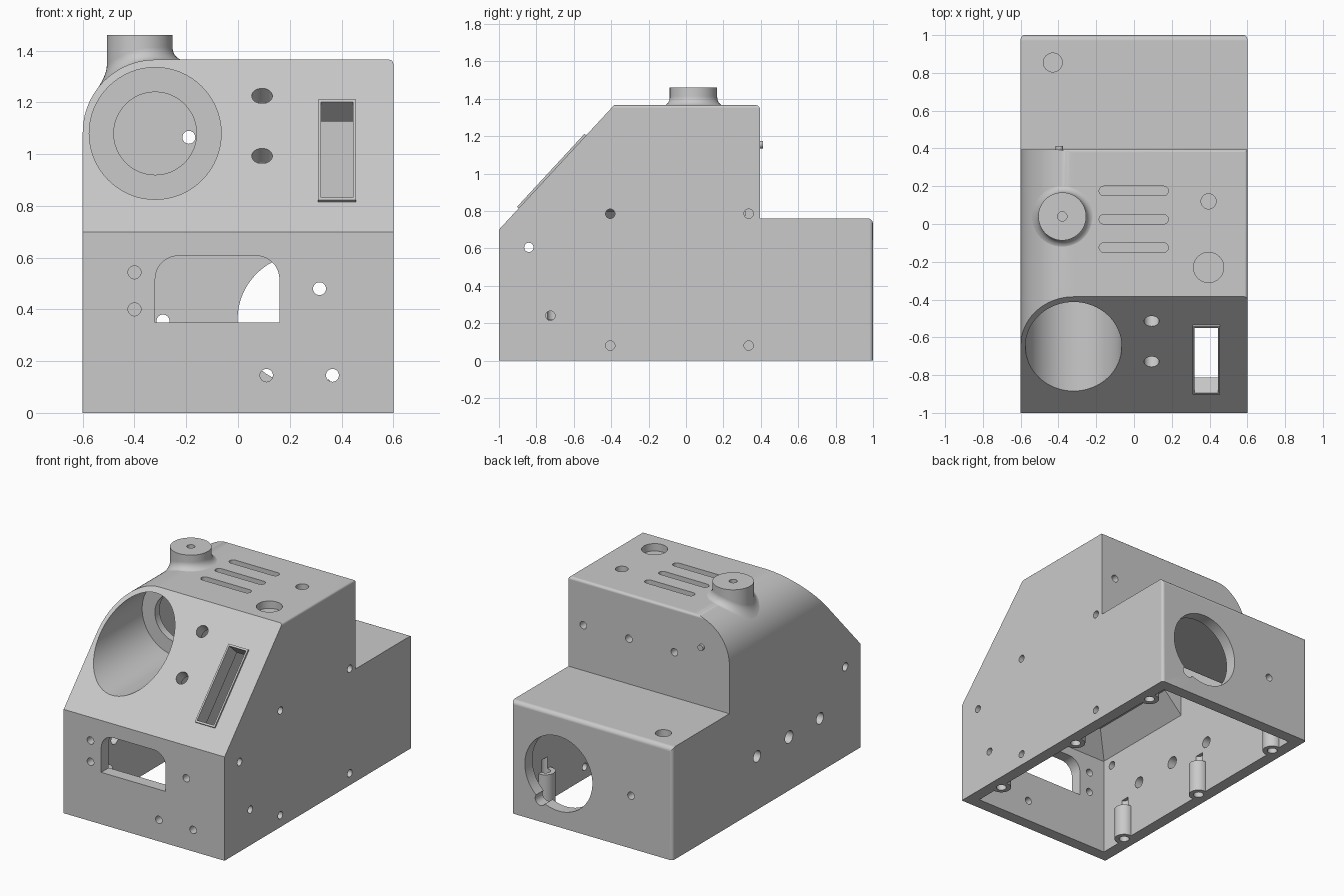
import bpy, bmesh
from math import cos, sin, pi, radians, sqrt
from mathutils import Vector, Matrix

cube = bpy.data.objects.get("Cube")
if cube:
    bpy.data.objects.remove(cube)

grey = bpy.data.materials.new("matte grey")
grey.use_nodes = True
grey.diffuse_color = (0.59, 0.59, 0.59, 1)
grey.node_tree.nodes["Principled BSDF"].inputs["Base Color"].default_value = (0.59, 0.59, 0.59, 1)

X, Y, Z = Vector((1, 0, 0)), Vector((0, 1, 0)), Vector((0, 0, 1))
WALL = 0.08


def finish(name, bm):
    bmesh.ops.recalc_face_normals(bm, faces=bm.faces[:])
    mesh = bpy.data.meshes.new(name)
    bm.to_mesh(mesh)
    bm.free()
    mesh.materials.append(grey)
    obj = bpy.data.objects.new(name, mesh)
    bpy.context.collection.objects.link(obj)
    return obj


def prism(name, points, axis, lo, hi):
    """Extrude a 2D outline along one axis."""
    place = {"x": lambda p, d: (d, p[0], p[1]),
             "y": lambda p, d: (p[0], d, p[1]),
             "z": lambda p, d: (p[0], p[1], d)}[axis]
    bm = bmesh.new()
    a = [bm.verts.new(place(p, lo)) for p in points]
    b = [bm.verts.new(place(p, hi)) for p in points]
    bm.faces.new(a)
    bm.faces.new(b)
    for i in range(len(a)):
        j = (i + 1) % len(a)
        bm.faces.new((a[i], a[j], b[j], b[i]))
    return finish(name, bm)


def rod(name, centre, axis, radius, length, sides=24):
    bm = bmesh.new()
    turn = axis.to_track_quat("Z", "Y").to_matrix().to_4x4()
    bmesh.ops.create_cone(bm, cap_ends=True, segments=sides, radius1=radius, radius2=radius,
                          depth=length, matrix=Matrix.Translation(centre) @ turn)
    return finish(name, bm)


def box(name, matrix, size):
    bm = bmesh.new()
    bmesh.ops.create_cube(bm, size=1, matrix=matrix @ Matrix.Diagonal((*size, 1)))
    return finish(name, bm)


def combine(target, tool, operation="DIFFERENCE"):
    """Apply a boolean and discard the tool."""
    tool.hide_render = True
    mod = target.modifiers.new("combine", "BOOLEAN")
    mod.operation, mod.object, mod.solver = operation, tool, "EXACT"
    deps = bpy.context.evaluated_depsgraph_get()
    mesh = bpy.data.meshes.new_from_object(target.evaluated_get(deps))
    target.modifiers.clear()
    target.data = mesh
    bpy.data.objects.remove(tool)


def drill(target, centre, axis, radius, length, sides=24):
    combine(target, rod("drill", Vector(centre), axis, radius, length, sides))


def arc(cx, cy, r, start, end, steps=12):
    return [(cx + r * cos(radians(start + (end - start) * i / steps)),
             cy + r * sin(radians(start + (end - start) * i / steps))) for i in range(steps + 1)]


# Barrel centre, shared with the large rounded shoulder
BX, BZ = -0.32, 1.085
SHOULDER = 0.28


def front_outline(inset, small):
    side, top = 0.6 - inset, 1.365 - inset
    return ([(-side, -0.2), (side, -0.2)] + arc(side - small, top - small, small, 0, 90, 5)
            + arc(BX, BZ, SHOULDER - inset, 90, 180, 20))


# Outer body: side outline trimmed by front outline and plan
case = prism("case", [(-1, 0), (-1, 0.7), (-0.385, 1.365)] + arc(0.375, 1.345, 0.02, 90, 0, 5)
             + [(0.395, 0.76)] + arc(0.97, 0.73, 0.03, 90, 0, 6) + [(1, 0)], "x", -0.8, 0.8)
combine(case, prism("front_trim", front_outline(0, 0.015), "y", -2, 2), "INTERSECT")
combine(case, prism("plan_trim", [(-0.7, -1.1), (0.7, -1.1), (0.7, 0.88)] + arc(0.58, 0.98, 0.02, 0, 90, 5)
                    + arc(-0.58, 0.98, 0.02, 90, 180, 5) + [(-0.7, 0.88)], "z", -0.3, 2), "INTERSECT")

# Inner cavity
cavity = prism("cavity", [(-0.92, -0.1), (-0.92, 0.668), (-0.35, 1.285), (0.315, 1.285),
                          (0.315, 0.68), (0.92, 0.68), (0.92, -0.1)], "x", -0.7, 0.7)
combine(cavity, prism("cavity_trim", front_outline(WALL, 0.01), "y", -2, 2), "INTERSECT")

# Barrel housing with its sloped support, left standing inside the cavity
combine(cavity, rod("barrel_housing", Vector((BX, -0.65, BZ - 0.005)), Y, 0.283, 1.0, 64))
combine(cavity, prism("barrel_support", [(-0.7, 0.49), (-0.3, 0.89), (-0.3, 1.08), (-0.7, 1.08)],
                      "y", -1.2, -0.15))

# Screw posts along both sides
posts = [(s * 0.513, y) for s in (-1, 1) for y in (-0.71, 0.03, 0.765)]
for x, y in posts:
    combine(cavity, rod("post", Vector((x, y, 0)), Z, 0.062, 0.44))

# Sloped panel frame of reference
slope = Vector((0, 0.615, 0.665)).normalized()
normal = X.cross(slope)


def on_slope(x, z):
    return Vector((x, -1 + (z - 0.7) * 0.925, z))


panel = Matrix((X, slope, normal)).transposed().to_4x4()
slot = Matrix.Translation(on_slope(0.383, 1.009)) @ panel
combine(cavity, box("slot_surround", slot @ Matrix.Translation((0, 0, -0.05)), (0.15, 0.53, 0.1)))
combine(case, cavity)

# Raised slot frame and its opening
combine(case, box("slot_frame", slot @ Matrix.Translation((0, 0, -0.013)), (0.147, 0.53, 0.05)), "UNION")
combine(case, box("slot_opening", slot, (0.124, 0.504, 0.3)))

# Barrel bore with a stepped end
drill(case, (BX, -0.7, BZ - 0.005), Y, 0.255, 1.0, 64)
drill(case, (BX, -0.2, BZ - 0.005), Y, 0.16, 0.3, 48)

# Sloped panel holes
for z in (1.225, 0.993):
    drill(case, on_slope(0.093, z), normal, 0.04, 0.25)

# Front window and screw holes
combine(case, prism("window", [(-0.32, 0.35), (0.16, 0.35)] + arc(0.07, 0.517, 0.09, 0, 90)
                    + arc(-0.23, 0.517, 0.09, 90, 180), "y", -1.1, -0.85))
for x, z in ((-0.4, 0.543), (-0.4, 0.4), (0.315, 0.48), (0.11, 0.145), (0.365, 0.145)):
    drill(case, (x, -1, z), Y, 0.025, 0.2)

# Rear port with its cable notch, and holes
drill(case, (0.25, 1, 0.36), Y, 0.252, 0.2, 64)
drill(case, (0.385, 1, 0.15), Y, 0.04, 0.2)
drill(case, (-0.29, 1, 0.355), Y, 0.025, 0.2)
for x in (0.49, 0.15, -0.19):
    drill(case, (x, 0.39, 1.065), Y, 0.025, 0.2)

# Side holes
for y, z in ((-0.405, 0.785), (0.335, 0.785), (-0.405, 0.08), (0.335, 0.08), (-0.84, 0.605), (-0.725, 0.24)):
    drill(case, (0.6, y, z), X, 0.025, 0.2)
for y, z, r in ((-0.84, 0.605, 0.027), (-0.57, 0.36, 0.038), (-0.24, 0.36, 0.042), (0.1, 0.36, 0.038)):
    drill(case, (-0.6, y, z), X, r, 0.2)

# Top recesses, vents and deck recess
for x, y, z, r in ((0.395, -0.23, 1.365, 0.08), (0.395, 0.12, 1.365, 0.04), (-0.43, 0.855, 0.76, 0.05)):
    drill(case, (x, y, z), Z, r, 0.1, 32)
for y in (0.175, 0.025, -0.125):
    combine(case, prism("vent", arc(0.157, y, 0.025, -90, 90, 8) + arc(-0.16, y, 0.025, 90, 270, 8),
                        "z", 1.315, 1.5))

# Pilot holes through the posts
for x, y in posts:
    drill(case, (x, y, 0.1), Z, 0.032, 0.4)


# Top stub with a fillet that follows the shoulder
def roof(x):
    return BZ + (SHOULDER if x > BX else sqrt(SHOULDER ** 2 - (x - BX) ** 2))


SIDES, STEPS, SX, SY = 48, 8, -0.38, 0.04
rings = [(0.025, 1.4, False), (0.025, 1.46, False), (0.127, 1.46, False)]
for i in range(STEPS + 1):
    t = pi / 2 * i / STEPS
    rings.append((0.127 + 0.045 * (1 - cos(t)), 0.05 * (1 - sin(t)) - 0.002, True))
bm = bmesh.new()
loops = []
for r, h, follow in rings:
    loop = []
    for k in range(SIDES):
        a = 2 * pi * k / SIDES
        x = SX + r * cos(a)
        loop.append(bm.verts.new((x, SY + r * sin(a), h + roof(x) if follow else h)))
    loops.append(loop)
bm.faces.new(loops[0])
for a, b in zip(loops, loops[1:]):
    for k in range(SIDES):
        j = (k + 1) % SIDES
        bm.faces.new((a[k], a[j], b[j], b[k]))
stub = finish("top_stub", bm)

# Small pin on the upper rear wall
pin = rod("rear_pin", Vector((-0.395, 0.393, 1.155)), Y, 0.02, 0.04)

# Smooth curves, crisp edges, flat faces kept flat
for obj in (case, stub, pin):
    bpy.ops.object.select_all(action="DESELECT")
    obj.select_set(True)
    bpy.context.view_layer.objects.active = obj
    bpy.ops.object.shade_smooth_by_angle(angle=radians(30))
    obj.modifiers.new("even_shading", "WEIGHTED_NORMAL").keep_sharp = True
